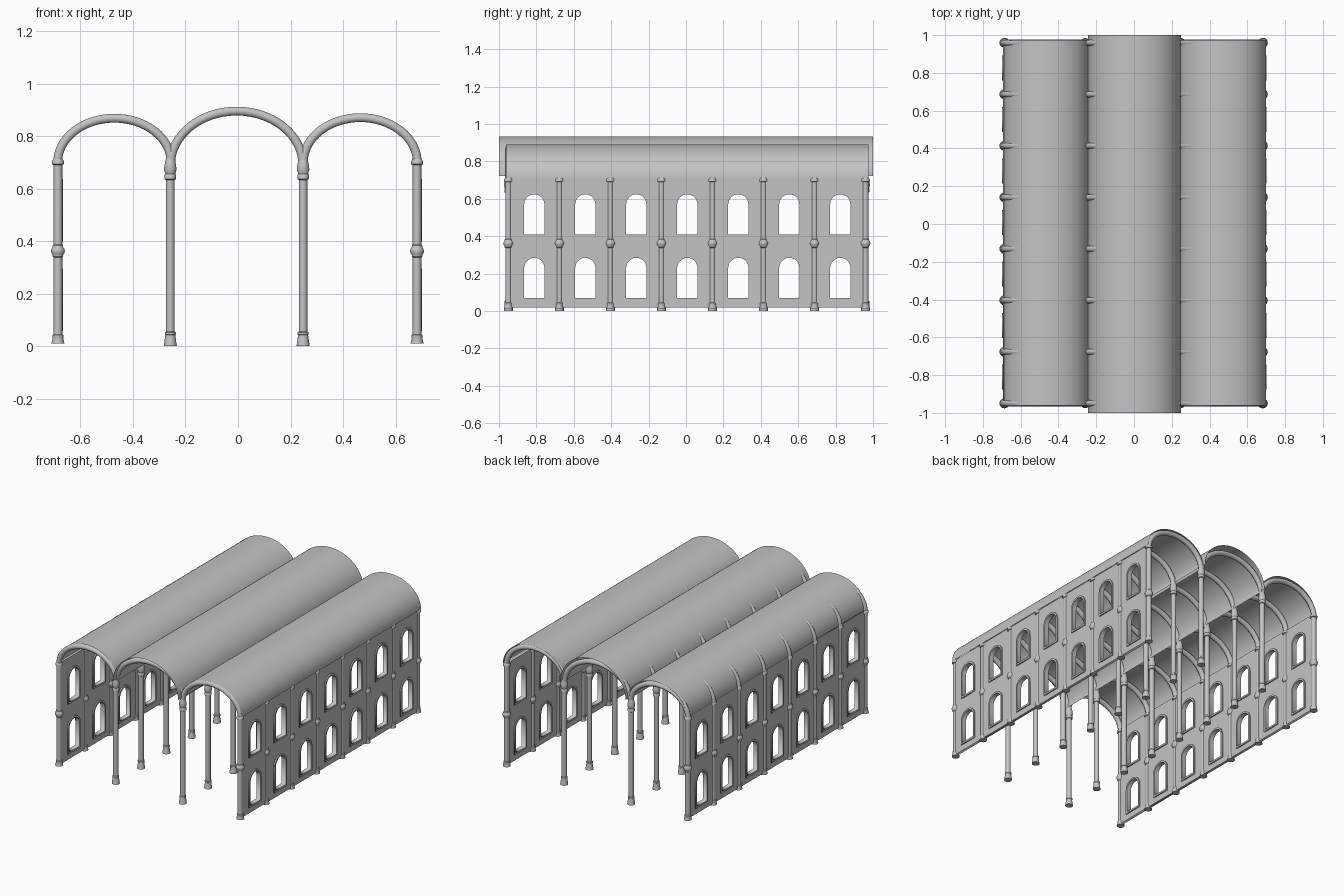
import bpy, bmesh, math
from mathutils import Matrix

if "Cube" in bpy.data.objects:
    bpy.data.objects.remove(bpy.data.objects["Cube"])

stone = bpy.data.materials.new("grey stone")
stone.diffuse_color = (0.55, 0.55, 0.55, 1)
stone.use_nodes = True
stone.node_tree.nodes["Principled BSDF"].inputs["Base Color"].default_value = stone.diffuse_color

STEP, Y0 = 0.2727, 0.005
COL_Y = [Y0 + (i - 3.5) * STEP for i in range(8)]
WIN_Y = [Y0 + (i - 3) * STEP for i in range(7)]
WIN_Z = (0.07, 0.41)


def finish(name, mesh, matrix=None, smooth=True):
    if matrix:
        mesh.transform(matrix)
    mesh.materials.clear()
    mesh.materials.append(stone)
    ob = bpy.data.objects.new(name, mesh)
    bpy.context.collection.objects.link(ob)
    if smooth:
        bpy.ops.object.select_all(action='DESELECT')
        ob.select_set(True)
        bpy.context.view_layer.objects.active = ob
        bpy.ops.object.shade_smooth_by_angle(angle=math.radians(40))
    return ob


def lathe(name, profile, places, sides=20):
    """Revolve (radius, z) points around every (x, y) place."""
    bm = bmesh.new()
    for x, y in places:
        rings = [[bm.verts.new((x + r * math.cos(2 * math.pi * k / sides),
                                y + r * math.sin(2 * math.pi * k / sides), z))
                  for k in range(sides)] for r, z in profile]
        for a, b in zip(rings, rings[1:]):
            for k in range(sides):
                n = (k + 1) % sides
                bm.faces.new((a[k], a[n], b[n], b[k]))
        bm.faces.new(rings[0][::-1])
        bm.faces.new(rings[-1])
    me = bpy.data.meshes.new(name)
    bm.to_mesh(me)
    bm.free()
    return finish(name, me)


def curve_mesh(name, splines, dims, cyclic, extrude=0, bevel=0):
    cu = bpy.data.curves.new(name + "_curve", 'CURVE')
    cu.dimensions = dims
    cu.extrude = extrude
    cu.bevel_depth = bevel
    cu.bevel_resolution = 3
    if dims == '2D':
        cu.fill_mode = 'BOTH'
    else:
        cu.fill_mode = 'FULL'
    for pts in splines:
        s = cu.splines.new('POLY')
        s.points.add(len(pts) - 1)
        for p, co in zip(s.points, pts):
            p.co = (*co, 1) if len(co) == 3 else (*co, 0, 1)
        s.use_cyclic_u = cyclic
    tmp = bpy.data.objects.new(name + "_tmp", cu)
    bpy.context.collection.objects.link(tmp)
    dg = bpy.context.evaluated_depsgraph_get()
    me = bpy.data.meshes.new_from_object(tmp.evaluated_get(dg))
    bpy.data.objects.remove(tmp)
    me.name = name
    return me


def arc(cx, a, z0, b, n):
    return [(cx - a * math.cos(math.pi * i / n), z0 + b * math.sin(math.pi * i / n))
            for i in range(n + 1)]


def window(y, z, grow):
    """Round-headed window outline."""
    r = 0.054 + grow
    return [(y + r, z - grow), (y - r, z - grow)] + arc(y, r, z + 0.16, r, 14)


# barrel roofs: thin curved sheets
def roof(name, cx, a, z0, b, y0, y1):
    bm = bmesh.new()
    ends = [[bm.verts.new((x, y, z)) for x, z in arc(cx, a, z0, b, 36)] for y in (y0, y1)]
    for k in range(36):
        bm.faces.new((ends[0][k], ends[0][k + 1], ends[1][k + 1], ends[1][k]))
    me = bpy.data.meshes.new(name)
    bm.to_mesh(me)
    bm.free()
    finish(name, me)


roof("center_roof", 0.002, 0.246, 0.722, 0.212, -1, 1)
roof("left_roof", -0.464, 0.225, 0.71, 0.182, -0.962, 0.975)
roof("right_roof", 0.47, 0.23, 0.71, 0.18, -0.962, 0.975)

# arch ribs spanning each aisle at every column row
for name, cx, a, z0, b in (("left_ribs", -0.471, 0.216, 0.70, 0.168),
                           ("center_ribs", -0.005, 0.252, 0.69, 0.205),
                           ("right_ribs", 0.466, 0.217, 0.70, 0.17)):
    paths = [[(x, y, z) for x, z in arc(cx, a, z0, b, 32)] for y in COL_Y]
    finish(name, curve_mesh(name, paths, '3D', False, bevel=0.0175))

# inner columns with flared base and capital
inner = [(0.025, 0), (0.019, 0.042), (0.021, 0.044), (0.021, 0.052), (0.0165, 0.055),
         (0.0165, 0.633), (0.022, 0.636), (0.022, 0.652), (0.019, 0.656), (0.024, 0.672),
         (0.022, 0.69), (0.017, 0.712), (0.010, 0.74)]
for name, x in (("left_inner_columns", -0.258), ("right_inner_columns", 0.248)):
    lathe(name, inner, [(x, y) for y in COL_Y])

# outer columns with a ball joint at mid height
outer = [(0.025, 0.01), (0.020, 0.03), (0.021, 0.034), (0.021, 0.042), (0.0165, 0.045),
         (0.0165, 0.338), (0.020, 0.341), (0.020, 0.347), (0.025, 0.354), (0.0265, 0.362),
         (0.025, 0.37), (0.020, 0.377), (0.020, 0.383), (0.0165, 0.386), (0.0165, 0.69),
         (0.023, 0.693), (0.023, 0.704), (0.018, 0.712)]

# side walls with window openings and raised window frames
wins = [(y + 0.002, z) for y in WIN_Y for z in WIN_Z]
panel = [(COL_Y[0], 0.018), (COL_Y[-1], 0.018), (COL_Y[-1], 0.712), (COL_Y[0], 0.712)]
holes = [window(y, z, 0.004) for y, z in wins]
frames = [window(y, z, g) for y, z in wins for g in (0.0, 0.012)]
for side, x in (("left", -0.686), ("right", 0.682)):
    lathe(side + "_outer_columns", outer, [(x, y) for y in COL_Y])

    def stand(px):
        return Matrix(((0, 0, 1, px), (1, 0, 0, 0), (0, 1, 0, 0), (0, 0, 0, 1)))
    finish(side + "_wall", curve_mesh(side + "_wall", [panel] + holes, '2D', True, extrude=0.009),
           stand(x + 0.002), False)
    finish(side + "_window_frames", curve_mesh(side + "_window_frames", frames, '2D', True,
           extrude=0.016), stand(x + 0.003), False)
